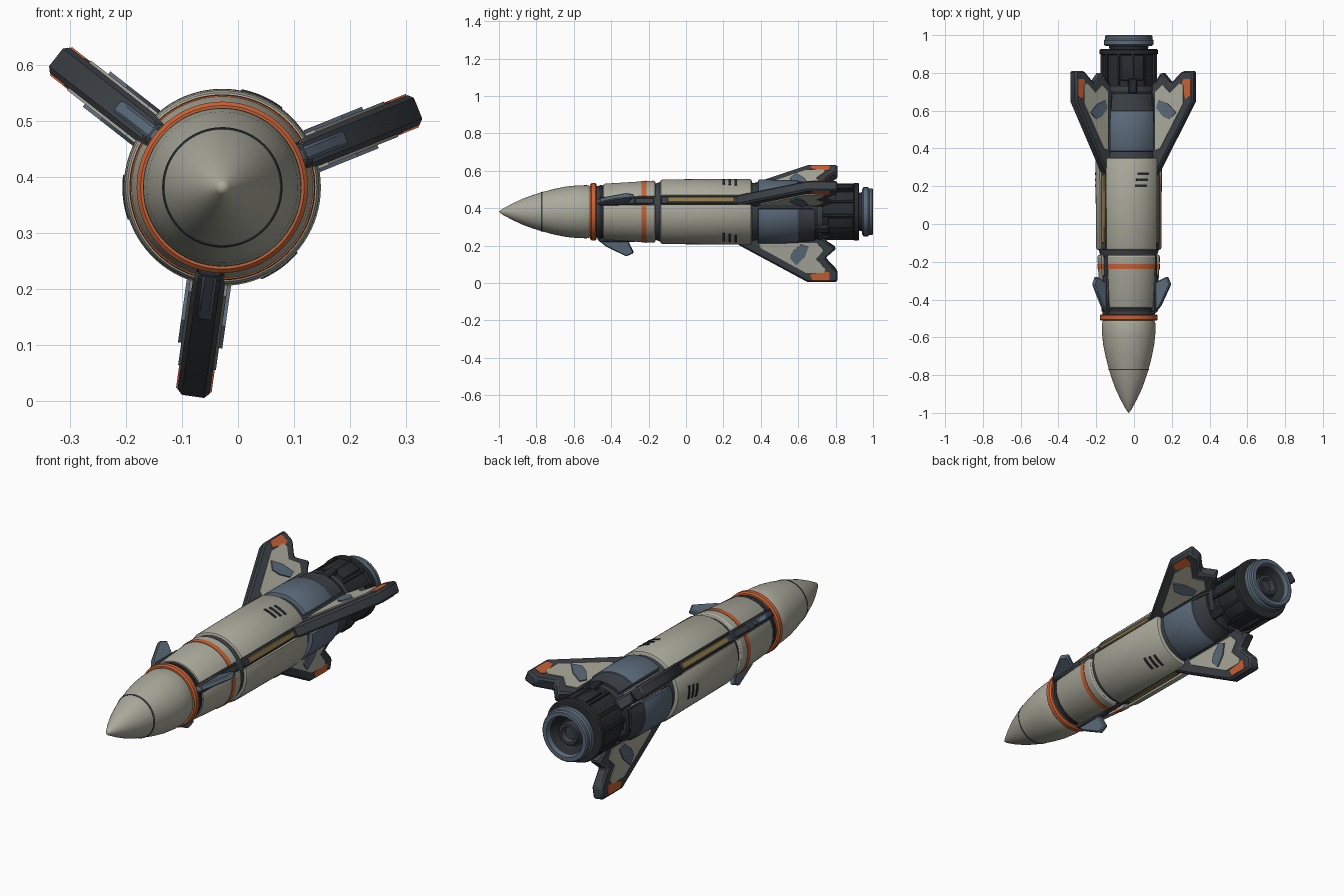
import bpy, bmesh, math
from mathutils import Vector

cube = bpy.data.objects.get("Cube")
if cube:
    bpy.data.objects.remove(cube, do_unlink=True)

CX, CZ = -0.028, 0.381          # long axis of the rocket, running along y
FIN_ANGLES = [22, 142, 262]
PANEL_ANGLES = [82, 202, 322]


def material(name, r, g, b):
    m = bpy.data.materials.new(name)
    m.use_nodes = True
    m.diffuse_color = (r, g, b, 1)
    bsdf = m.node_tree.nodes["Principled BSDF"]
    bsdf.inputs["Base Color"].default_value = (r, g, b, 1)
    bsdf.inputs["Roughness"].default_value = 0.6
    return m


CREAM = material("warm grey", 0.40, 0.40, 0.33)
DARK = material("charcoal", 0.045, 0.053, 0.062)
BLACK = material("engine black", 0.022, 0.025, 0.029)
BLUE = material("slate blue", 0.105, 0.145, 0.195)
ORANGE = material("orange", 0.58, 0.12, 0.035)
GOLD = material("dull gold", 0.26, 0.19, 0.07)


def place(angle, y, r, t=0.0):
    """Point at radius r along an angle, shifted sideways by t."""
    a = math.radians(angle)
    return Vector((CX + r * math.cos(a) - t * math.sin(a), y,
                   CZ + r * math.sin(a) + t * math.cos(a)))


def finish(name, bm, mat, bevel=0.0):
    bmesh.ops.remove_doubles(bm, verts=bm.verts, dist=0.00001)
    bmesh.ops.recalc_face_normals(bm, faces=bm.faces)
    mesh = bpy.data.meshes.new(name)
    bm.to_mesh(mesh)
    bm.free()
    mesh.materials.append(mat)
    mesh.shade_smooth()
    mesh.set_sharp_from_angle(angle=math.radians(30))
    obj = bpy.data.objects.new(name, mesh)
    bpy.context.collection.objects.link(obj)
    if bevel:
        mod = obj.modifiers.new("edge chamfer", "BEVEL")
        mod.width = bevel
        mod.segments = 1
    return obj


def lathe(name, profile, mat, steps=72):
    """Full turn of an open (y, r) profile."""
    bm = bmesh.new()
    rings = [[bm.verts.new(place(360 * i / steps, y, r)) for i in range(steps)]
             for y, r in profile]
    for a, b in zip(rings, rings[1:]):
        for i in range(steps):
            j = (i + 1) % steps
            bm.faces.new((a[i], a[j], b[j], b[i]))
    return finish(name, bm, mat)


def sector(name, profile, mid, half, mat, steps=24):
    """Partial turn of a closed (y, r) outline, capped at both ends."""
    bm = bmesh.new()
    rows = [[bm.verts.new(place(mid - half + 2 * half * i / steps, y, r))
             for y, r in profile] for i in range(steps + 1)]
    n = len(profile)
    for a, b in zip(rows, rows[1:]):
        for i in range(n):
            j = (i + 1) % n
            bm.faces.new((a[i], a[j], b[j], b[i]))
    bm.faces.new(rows[0])
    bm.faces.new(rows[-1][::-1])
    return finish(name, bm, mat)


def shell(y0, y1, r0, r1, inner, soft=0.012):
    """Outline of a curved plate with softened front and rear edges."""
    return [(y0, inner), (y0, r0 - soft), (y0 + soft * 0.35, r0 - soft * 0.35),
            (y0 + soft, r0), (y1 - soft, r1), (y1 - soft * 0.35, r1 - soft * 0.35),
            (y1, r1 - soft), (y1, inner)]


def prism(name, outline, angle, t0, t1, mat, bevel=0.0):
    """Flat (y, r) outline lying in a radial plane, thick from t0 to t1."""
    bm = bmesh.new()
    low = [bm.verts.new(place(angle, y, r, t0)) for y, r in outline]
    high = [bm.verts.new(place(angle, y, r, t1)) for y, r in outline]
    bm.faces.new(low)
    bm.faces.new(high[::-1])
    for i in range(len(low)):
        j = (i + 1) % len(low)
        bm.faces.new((low[i], low[j], high[j], high[i]))
    return finish(name, bm, mat, bevel)


def block(name, y0, y1, r0, r1, angle, half, mat, bevel=0.0):
    return prism(name, [(y0, r0), (y1, r0), (y1, r1), (y0, r1)],
                 angle, -half, half, mat, bevel)


# Nose, collar and inner hull
lathe("nose_cone", [(-1, 0.0), (-0.985, 0.013), (-0.93, 0.043), (-0.87, 0.071),
                    (-0.82, 0.089), (-0.77, 0.105), (-0.70, 0.123), (-0.64, 0.135),
                    (-0.58, 0.141), (-0.53, 0.142), (-0.512, 0.137), (-0.512, 0.0)], CREAM)
lathe("nose_seam", [(-0.774, 0.100), (-0.774, 0.1055), (-0.767, 0.1075), (-0.767, 0.100)], DARK)
lathe("collar_ring", [(-0.512, 0.12), (-0.512, 0.146), (-0.505, 0.153), (-0.485, 0.153),
                      (-0.478, 0.146), (-0.478, 0.12)], ORANGE)
lathe("inner_hull", [(-0.50, 0.0), (-0.50, 0.137), (-0.30, 0.144), (-0.16, 0.152),
                     (-0.14, 0.158), (0.34, 0.158), (0.37, 0.152), (0.40, 0.148),
                     (0.62, 0.146), (0.70, 0.142), (0.70, 0.0)], DARK)
lathe("forward_joint", [(-0.462, 0.13), (-0.462, 0.143), (-0.446, 0.143), (-0.446, 0.13)], BLACK)

# Curved hull plates between the fin lines
for k, mid in enumerate(PANEL_ANGLES, 1):
    sector(f"forward_plate_{k}", shell(-0.445, -0.162, 0.150, 0.166, 0.12), mid, 51, CREAM)
    sector(f"forward_stripe_{k}", [(-0.238, 0.15), (-0.238, 0.1645), (-0.212, 0.166),
                                   (-0.212, 0.15)], mid, 51.2, ORANGE)
    sector(f"main_plate_{k}", shell(-0.138, 0.352, 0.173, 0.176, 0.14), mid, 51, CREAM)
    sector(f"rear_plate_{k}", shell(0.385, 0.60, 0.172, 0.170, 0.13, 0.006), mid, 43, BLUE)
    sector(f"rear_skirt_{k}", [(0.60, 0.13), (0.60, 0.164), (0.64, 0.158), (0.69, 0.155),
                               (0.69, 0.13)], mid, 43, DARK)
    # three staggered marks on each main plate
    for i in range(3):
        y = 0.195 + 0.032 * i
        sector(f"hull_mark_{k}_{i + 1}", [(y, 0.17), (y, 0.1785), (y + 0.013, 0.1785),
                                          (y + 0.013, 0.17)], mid - 14 - 2 * i, 11, BLACK, 8)

# Fin outlines as (y, r)
FIN = [(0.26, 0.150), (0.28, 0.176), (0.65, 0.377), (0.81, 0.377), (0.81, 0.318),
       (0.745, 0.248), (0.805, 0.195), (0.755, 0.162), (0.73, 0.13), (0.30, 0.13)]
FIN_PANEL = [(0.39, 0.165), (0.40, 0.192), (0.64, 0.325), (0.735, 0.325), (0.745, 0.305),
             (0.695, 0.250), (0.735, 0.205), (0.70, 0.165)]
FIN_TIP = [(0.662, 0.335), (0.678, 0.366), (0.768, 0.366), (0.768, 0.325), (0.745, 0.316)]
FIN_PLATE = [(0.555, 0.245), (0.57, 0.210), (0.615, 0.172), (0.655, 0.185),
             (0.635, 0.240), (0.59, 0.285)]
CANARD = [(-0.475, 0.13), (-0.475, 0.148), (-0.43, 0.185), (-0.32, 0.240),
          (-0.278, 0.222), (-0.305, 0.165), (-0.305, 0.13)]

for k, a in enumerate(FIN_ANGLES, 1):
    # rails along the channel between plates
    block(f"forward_rail_{k}", -0.46, -0.17, 0.12, 0.157, a, 0.017, DARK, 0.004)
    block(f"main_rail_{k}", -0.135, 0.35, 0.13, 0.168, a, 0.021, DARK, 0.004)
    block(f"conduit_{k}", -0.10, 0.26, 0.15, 0.173, a, 0.014, GOLD, 0.003)
    sector(f"fin_root_{k}", [(0.375, 0.13), (0.375, 0.150), (0.40, 0.160), (0.66, 0.158),
                             (0.70, 0.148), (0.70, 0.13)], a, 15, DARK, 8)
    # main fin with raised plates on both faces
    prism(f"fin_{k}", FIN, a, -0.029, 0.029, DARK, 0.009)
    for side, s in (("a", 1), ("b", -1)):
        prism(f"fin_panel_{k}{side}", FIN_PANEL, a, s * 0.026, s * 0.034, CREAM)
        prism(f"fin_tip_mark_{k}{side}", FIN_TIP, a, s * 0.024, s * 0.032, ORANGE)
        prism(f"fin_plate_{k}{side}", FIN_PLATE, a, s * 0.033, s * 0.040, BLUE)
    # small steering fin
    prism(f"canard_{k}", CANARD, a, -0.013, 0.013, BLUE, 0.005)
    block(f"canard_mount_{k}", -0.465, -0.27, 0.12, 0.162, a, 0.021, DARK, 0.006)

# Engine drum with bands, ribs and pods
lathe("engine_drum", [(0.68, 0.0), (0.68, 0.146), (0.715, 0.146), (0.72, 0.140), (0.895, 0.140),
                      (0.90, 0.154), (0.922, 0.154), (0.926, 0.148), (0.926, 0.0)], BLACK)
lathe("engine_band", [(0.705, 0.13), (0.705, 0.151), (0.73, 0.151), (0.73, 0.13)], DARK)
for i in range(12):
    block(f"engine_rib_{i + 1}", 0.725, 0.915, 0.12, 0.151, 22 + 30 * i, 0.007, BLACK, 0.002)
for k, a in enumerate(PANEL_ANGLES, 1):
    block(f"engine_pod_{k}", 0.69, 0.77, 0.12, 0.160, a, 0.022, BLACK, 0.006)
    sector(f"engine_cover_{k}", shell(0.76, 0.895, 0.149, 0.149, 0.12, 0.006), a, 24, BLACK, 10)

# Exhaust nozzle, open at the rear
lathe("nozzle_neck", [(0.92, 0.10), (0.945, 0.106), (0.96, 0.106)], BLACK)
lathe("nozzle_ring", [(0.942, 0.095), (0.942, 0.122), (0.950, 0.131), (0.972, 0.131),
                      (0.980, 0.125), (0.994, 0.125), (1.0, 0.119), (1.0, 0.100),
                      (0.985, 0.094), (0.942, 0.095)], BLUE)
lathe("nozzle_bowl", [(0.985, 0.096), (0.955, 0.082), (0.940, 0.066), (0.940, 0.0)], BLACK)
lathe("nozzle_core", [(0.935, 0.055), (0.968, 0.055), (0.972, 0.050), (0.972, 0.038),
                      (0.950, 0.030), (0.950, 0.0)], DARK)
